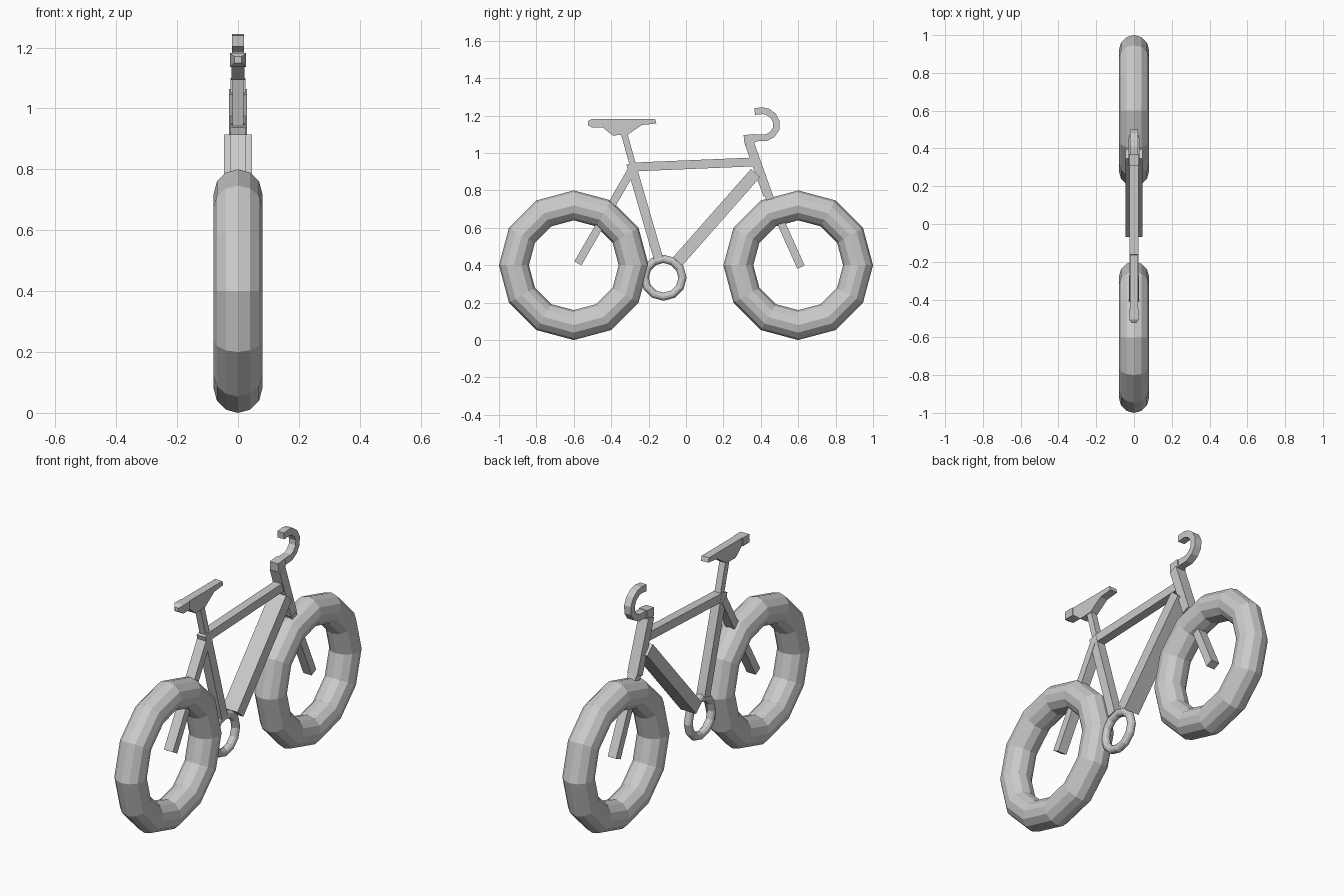
import bpy, bmesh, math
from mathutils import Vector

if "Cube" in bpy.data.objects:
    bpy.data.objects.remove(bpy.data.objects["Cube"])


def prism(name, outline, half_width):
    """Extrude a side outline of (y, z) points symmetrically across x."""
    bm = bmesh.new()
    face = bm.faces.new([bm.verts.new((-half_width, y, z)) for y, z in outline])
    ext = bmesh.ops.extrude_face_region(bm, geom=[face])
    moved = [g for g in ext["geom"] if isinstance(g, bmesh.types.BMVert)]
    bmesh.ops.translate(bm, vec=(2 * half_width, 0, 0), verts=moved)
    bmesh.ops.recalc_face_normals(bm, faces=bm.faces)
    me = bpy.data.meshes.new(name)
    bm.to_mesh(me)
    bm.free()
    ob = bpy.data.objects.new(name, me)
    bpy.context.collection.objects.link(ob)
    return ob


def strip(name, path, thickness, half_width):
    """Rectangular tube following a side path of (y, z) points."""
    pts = [Vector(p) for p in path]
    left, right = [], []
    for i, p in enumerate(pts):
        d = (pts[min(i + 1, len(pts) - 1)] - pts[max(i - 1, 0)]).normalized()
        n = Vector((-d.y, d.x)) * thickness / 2
        left.append(p + n)
        right.append(p - n)
    return prism(name, left + right[::-1], half_width)


def ring(name, y, z, major, minor):
    bpy.ops.mesh.primitive_torus_add(
        major_segments=12, minor_segments=12, major_radius=major,
        minor_radius=minor, location=(0, y, z), rotation=(0, math.pi / 2, 0))
    bpy.context.object.name = name


# Wheels and chainring
for label, y in (("rear", -0.6), ("front", 0.6)):
    ring(label + "_wheel", y, 0.4, 0.32, 0.08)
ring("chainring", -0.12, 0.333, 0.101, 0.022)

# Frame tubes: start, end, thickness, half width
tubes = {
    "seat_post": ((-0.337, 1.125), (-0.285, 0.94), 0.034, 0.018),
    "seat_tube": ((-0.295, 0.945), (-0.147, 0.435), 0.05, 0.025),
    "top_tube": ((-0.29, 0.925), (0.38, 0.953), 0.047, 0.024),
    "down_tube": ((0.372, 0.893), (-0.045, 0.42), 0.066, 0.046),
    "head_tube": ((0.338, 1.055), (0.438, 0.775), 0.05, 0.03),
    "rear_stay": ((-0.29, 0.91), (-0.578, 0.41), 0.043, 0.027),
    "front_fork": ((0.43, 0.80), (0.615, 0.39), 0.043, 0.025),
}
for name, (a, b, thickness, half_width) in tubes.items():
    strip(name, (a, b), thickness, half_width)

# Handlebar: stem clamp and drop curve
strip("handlebar_stem", ((0.31, 1.073), (0.37, 1.078)), 0.046, 0.025)
strip("handlebar", ((0.35, 1.08), (0.43, 1.082), (0.462, 1.1), (0.482, 1.13),
                    (0.484, 1.165), (0.467, 1.198), (0.437, 1.22),
                    (0.41, 1.226), (0.367, 1.222)), 0.036, 0.02)

# Seat: side profile plus wider tail with a tapered back
prism("seat", ((-0.46, 1.182), (-0.165, 1.182), (-0.158, 1.158), (-0.235, 1.15),
               (-0.312, 1.098), (-0.393, 1.094), (-0.445, 1.137),
               (-0.46, 1.137)), 0.022)
tail = prism("seat_tail", ((-0.525, 1.17), (-0.505, 1.182), (-0.45, 1.182),
                           (-0.45, 1.137), (-0.505, 1.137), (-0.525, 1.15)), 0.026)
for v in tail.data.vertices:
    if v.co.y < -0.52:
        v.co.x *= 0.45
